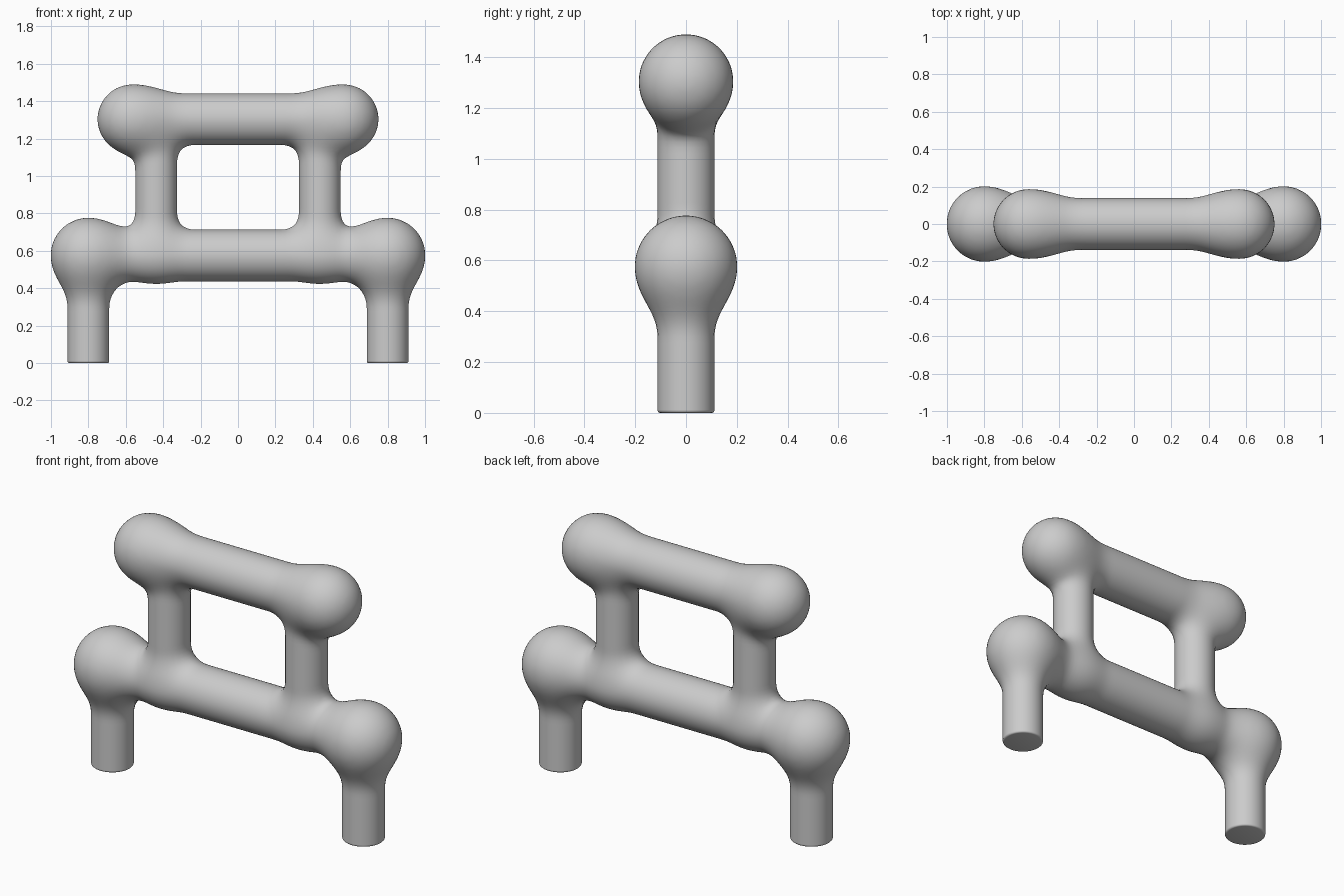
import bpy
import bmesh
from math import radians
from mathutils import Vector, Matrix

if "Cube" in bpy.data.objects:
    bpy.data.objects.remove(bpy.data.objects["Cube"], do_unlink=True)

BLEND = 0.1
LOW, HIGH = 0.575, 1.304
BALL_X, TOP_X, POST_X = 0.8, 0.566, 0.4375

# Rounded rods of the left half as (start, end, radius); balls are rods of no length
RODS = [
    (Vector((0, 0, LOW)), Vector((BALL_X, 0, LOW)), 0.138),           # lower bar
    (Vector((0, 0, HIGH)), Vector((TOP_X, 0, HIGH)), 0.138),          # upper bar
    (Vector((POST_X, 0, LOW)), Vector((POST_X, 0, HIGH)), 0.112),     # post
    (Vector((BALL_X, 0, LOW)), Vector((BALL_X, 0, LOW)), 0.197),      # lower ball
    (Vector((TOP_X, 0, HIGH)), Vector((TOP_X, 0, HIGH)), 0.175),      # upper ball
    (Vector((BALL_X, 0, -0.15)), Vector((BALL_X, 0, LOW)), 0.112),    # leg
]


def rod_distance(p, a, b, radius):
    axis = b - a
    t = (p - a).dot(axis) / max(axis.length_squared, 1e-9)
    return (p - a - axis * min(max(t, 0), 1)).length - radius


def surface_distance(p):
    """Distance to all rods, softly merged into each other."""
    p = Vector((abs(p.x), p.y, p.z))
    total = 10.0
    for rod in RODS:
        d = rod_distance(p, *rod)
        h = max(BLEND - abs(total - d), 0) / BLEND
        total = min(total, d) - h * h * BLEND / 4
    return total


def pull_to_surface(p):
    eps = 0.001
    d = surface_distance(p)
    slope = Vector([(surface_distance(p + step) - d) / eps
                    for step in Matrix.Identity(3) * eps])
    return p - slope * (d / max(slope.length_squared, 0.3))


def add_rod(bm, a, b, radius):
    axis = b - a
    for end in (a, b):
        bmesh.ops.create_uvsphere(bm, u_segments=32, v_segments=16, radius=radius,
                                  matrix=Matrix.Translation(end))
    if axis.length > 0:
        turn = axis.to_track_quat('Z', 'Y').to_matrix().to_4x4()
        bmesh.ops.create_cone(bm, cap_ends=True, segments=32, radius1=radius, radius2=radius,
                              depth=axis.length, matrix=Matrix.Translation((a + b) / 2) @ turn)


# Rough frame: mirrored overlapping rods fused into one skin
bm = bmesh.new()
for a, b, radius in RODS:
    start = a.copy()
    if a.x == 0:
        start.x = -b.x
    add_rod(bm, start, b, radius)
    if a.x > 0:
        flip = Vector((-1, 1, 1))
        add_rod(bm, a * flip, b * flip, radius)
mesh = bpy.data.meshes.new("tube_frame")
bm.to_mesh(mesh)
bm.free()
frame = bpy.data.objects.new("tube_frame", mesh)
bpy.context.collection.objects.link(frame)
bpy.ops.object.select_all(action='DESELECT')
frame.select_set(True)
bpy.context.view_layer.objects.active = frame
mesh.remesh_voxel_size = 0.024
bpy.ops.object.voxel_remesh()
mesh = frame.data

# Soft joints: relax the skin and pull it onto the merged surface
bm = bmesh.new()
bm.from_mesh(mesh)
for _ in range(4):
    bmesh.ops.smooth_vert(bm, verts=bm.verts, factor=0.5,
                          use_axis_x=True, use_axis_y=True, use_axis_z=True)
    for v in bm.verts:
        v.co = pull_to_surface(v.co)
for v in bm.verts:
    v.co = pull_to_surface(v.co)

# Flat feet with a small rounded rim
bmesh.ops.bisect_plane(bm, geom=bm.verts[:] + bm.edges[:] + bm.faces[:], dist=0.004,
                       plane_co=(0, 0, 0), plane_no=(0, 0, 1), clear_inner=True)
rim = [e for e in bm.edges if e.is_boundary]
for v in {v for e in rim for v in e.verts}:
    v.co.z = 0
bmesh.ops.holes_fill(bm, edges=rim, sides=0)
bmesh.ops.bevel(bm, geom=rim, offset=0.01, segments=3, profile=0.5,
                affect='EDGES', clamp_overlap=True)
bmesh.ops.recalc_face_normals(bm, faces=bm.faces)
bm.to_mesh(mesh)
bm.free()

# Plain grey finish
grey = bpy.data.materials.new("plain_grey")
grey.use_nodes = True
colour = (0.6, 0.6, 0.6, 1)
grey.diffuse_color = colour
grey.node_tree.nodes["Principled BSDF"].inputs["Base Color"].default_value = colour
mesh.materials.clear()
mesh.materials.append(grey)
bpy.ops.object.shade_smooth_by_angle(angle=radians(40))
